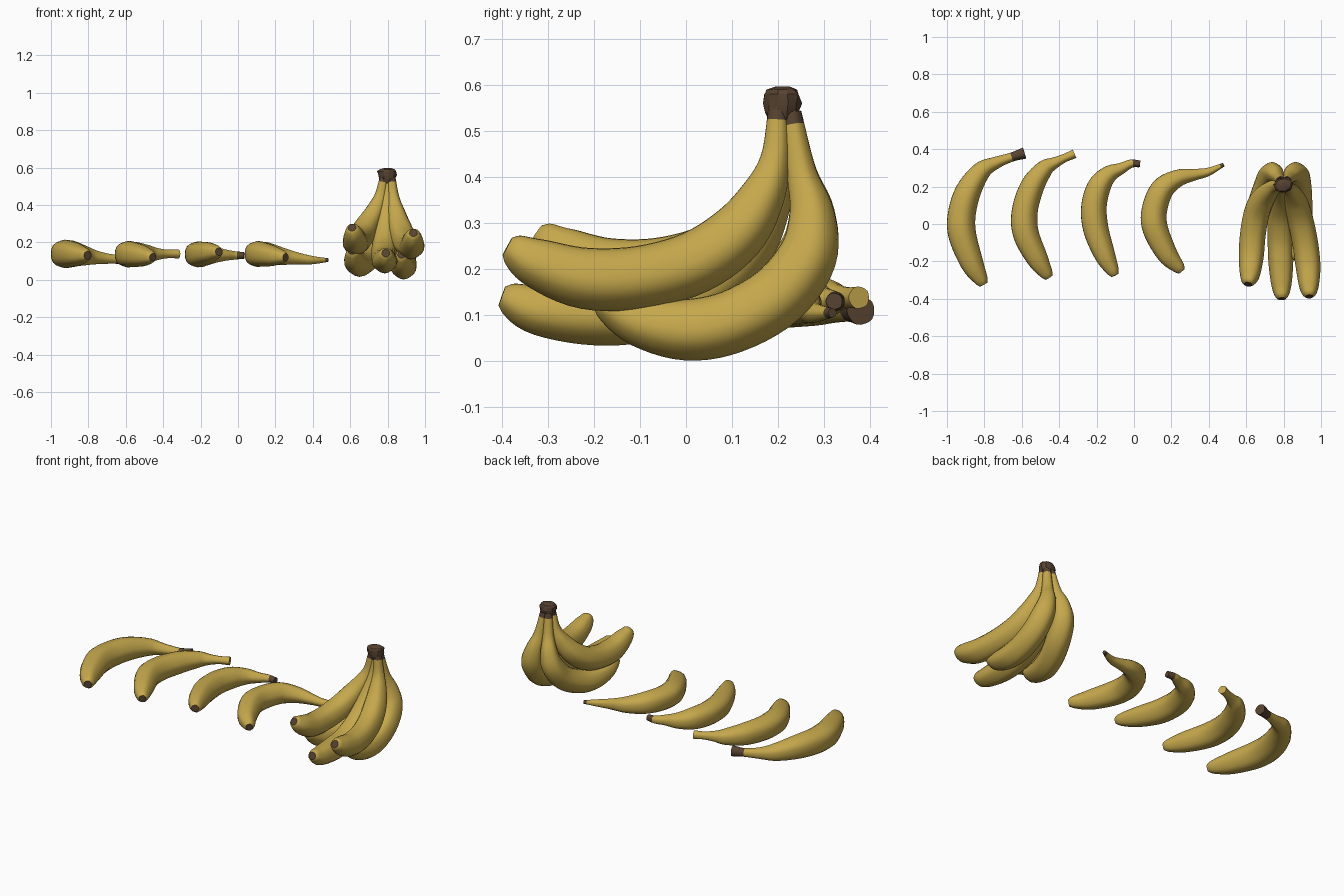
import bpy, bmesh, math, random
from mathutils import Vector

if "Cube" in bpy.data.objects:
    bpy.data.objects.remove(bpy.data.objects["Cube"])

random.seed(4)


def material(name, rgb):
    m = bpy.data.materials.new(name)
    m.diffuse_color = (*rgb, 1)
    m.use_nodes = True
    m.node_tree.nodes["Principled BSDF"].inputs["Base Color"].default_value = m.diffuse_color
    return m


YELLOW = material("banana_yellow", (0.56, 0.39, 0.072))
BROWN = material("dried_brown", (0.095, 0.055, 0.03))


def spline(pts, steps):
    # Catmull-Rom through (x, y, z, radius) points
    p = [pts[0] * 2 - pts[1]] + pts + [pts[-1] * 2 - pts[-2]]
    out = []
    for i in range(1, len(p) - 2):
        a, b, c, d = p[i - 1:i + 3]
        for k in range(steps):
            t = k / steps
            out.append(0.5 * (b * 2 + (c - a) * t + (a * 2 - b * 5 + c * 4 - d) * t * t
                              + (b * 3 - a - c * 3 + d) * t ** 3))
    return out + [pts[-1]]


def loft(name, path, ref, sides=20, ridge=0.03, dark_len=0.0, squash=1.0, jitter=0.0, angle=40):
    # Sweep a softly five-sided section along the path; the last dark_len of it is brown
    bm = bmesh.new()
    rings, dist = [], [0.0]
    for i, p in enumerate(path):
        a, b = path[max(i - 1, 0)].xyz, path[min(i + 1, len(path) - 1)].xyz
        t = (b - a).normalized()
        u = t.cross(ref).normalized()
        v = u.cross(t)
        if i:
            dist.append(dist[-1] + (p.xyz - path[i - 1].xyz).length)
        ring = []
        for k in range(sides):
            w = 2 * math.pi * k / sides
            r = p.w * (1 + ridge * math.cos(5 * w)) * (1 + random.uniform(-jitter, jitter))
            ring.append(bm.verts.new(p.xyz + u * (r * math.cos(w) * squash) + v * (r * math.sin(w))))
        rings.append(ring)
    for i in range(len(rings) - 1):
        for k in range(sides):
            j = (k + 1) % sides
            f = bm.faces.new((rings[i][k], rings[i][j], rings[i + 1][j], rings[i + 1][k]))
            f.material_index = int((dist[i] + dist[i + 1]) / 2 > dist[-1] - dark_len)
    # blossom end is brown, stem end follows the stem colour
    tip = bm.faces.new(rings[0])
    tip.material_index = 1
    end = bm.faces.new(rings[-1])
    end.material_index = int(dark_len > 0)
    bmesh.ops.recalc_face_normals(bm, faces=bm.faces)
    me = bpy.data.meshes.new(name)
    bm.to_mesh(me)
    bm.free()
    me.materials.append(YELLOW)
    me.materials.append(BROWN)
    ob = bpy.data.objects.new(name, me)
    bpy.context.collection.objects.link(ob)
    bpy.ops.object.select_all(action='DESELECT')
    ob.select_set(True)
    bpy.context.view_layer.objects.active = ob
    bpy.ops.object.shade_smooth_by_angle(angle=math.radians(angle))


LOOSE_R = [0.022, 0.060, 0.073, 0.073, 0.067, 0.050, 0.033, 0.024]
BUNCH_R = [0.022, 0.056, 0.068, 0.070, 0.070, 0.065, 0.050, 0.033]


def banana(name, centre, radii, fat, end_r, dark_len, ref):
    radii = [r * fat for r in radii] + [end_r]
    pts = [Vector((*c, r)) for c, r in zip(centre, radii)]
    blunt = pts[0].lerp(pts[1], 0.25)
    blunt.w = 0.038 * fat
    pts.insert(1, blunt)
    loft(name, spline(pts, 5), ref, dark_len=dark_len)


def loose(name, xy, z_tip, z_mid, z_end, *args):
    # Lying banana: height runs tip -> body -> stem
    zs = [z_tip, (z_tip + z_mid) / 2] + [z_mid] * 3
    zs += [z_mid + (z_end - z_mid) * k / 4 for k in (1.5, 3, 4, 4)]
    banana(name, [(x, y, z) for (x, y), z in zip(xy, zs)], LOOSE_R, *args, Vector((0, 0, 1)))


# Four loose bananas
loose("loose_banana_1",
      [(-.804, -.325), (-.868, -.21), (-.92, -.06), (-.923, .053), (-.888, .176),
       (-.818, .283), (-.743, .326), (-.655, .358), (-.585, .38)],
      .13, .138, .11, 1.02, .031, .07)
loose("loose_banana_2",
      [(-.455, -.288), (-.518, -.187), (-.58, -.053), (-.586, .07), (-.545, .203),
       (-.481, .294), (-.428, .326), (-.374, .352), (-.318, .376)],
      .12, .136, .138, .95, .024, 0)
loose("loose_banana_3",
      [(-.102, -.275), (-.158, -.165), (-.206, -.027), (-.216, .096), (-.187, .203),
       (-.134, .267), (-.07, .297), (-.016, .323), (.033, .322)],
      .15, .136, .13, .93, .018, .035)
loose("loose_banana_4",
      [(.255, -.253), (.175, -.16), (.112, -.027), (.107, .075), (.15, .187),
       (.235, .246), (.326, .265), (.396, .279), (.48, .318)],
      .12, .137, .105, .93, .010, .025)

# Bunch: side profiles (y, z) from tip to stem, then x along each banana
UPPER = [(-.388, .25), (-.32, .213), (-.22, .182), (-.1, .184), (.02, .217),
         (.11, .28), (.165, .36), (.193, .44), (.2, .545)]
LOWER = [(-.19, .135), (-.1, .088), (0, .07), (.1, .088), (.2, .145),
         (.263, .23), (.272, .32), (.25, .41), (.228, .54)]
MIDDLE = [(-.4, .142), (-.32, .113), (-.2, .103), (-.08, .115), (.04, .165),
          (.125, .245), (.178, .345), (.2, .435), (.21, .545)]


def hanging(name, side, xs, dy=0.0, dz=0.0):
    # dy, dz nudge the fruit but fade out towards the shared stem
    c = [(x, y + dy * (1 - i / 8), z + dz * (1 - i / 8))
         for i, (x, (y, z)) in enumerate(zip(xs, side))]
    banana(name, c, BUNCH_R, .98, .022, .03, Vector((1, 0, 0)))


hanging("bunch_upper_right", UPPER, [.937, .935, .93, .915, .89, .865, .845, .83, .82])
hanging("bunch_upper_left", UPPER, [.61, .62, .627, .635, .655, .69, .73, .76, .78], .065, .028)
hanging("bunch_lower_right", LOWER, [.875, .88, .885, .885, .88, .87, .85, .83, .815])
hanging("bunch_lower_left", LOWER, [.61, .622, .645, .675, .71, .732, .75, .77, .785], 0, .02)
hanging("bunch_middle", MIDDLE, [.79, .788, .785, .783, .783, .787, .793, .798, .8])

# Rough dried crown joining the stems
crown = [(.515, .026), (.54, .036), (.56, .040), (.58, .040), (.59, .033), (.597, .015)]
loft("bunch_crown", [Vector((.8, .21, z, r)) for z, r in crown], Vector((0, 1, 0)),
     sides=11, ridge=.05, dark_len=1, squash=1.25, jitter=.12, angle=20)
